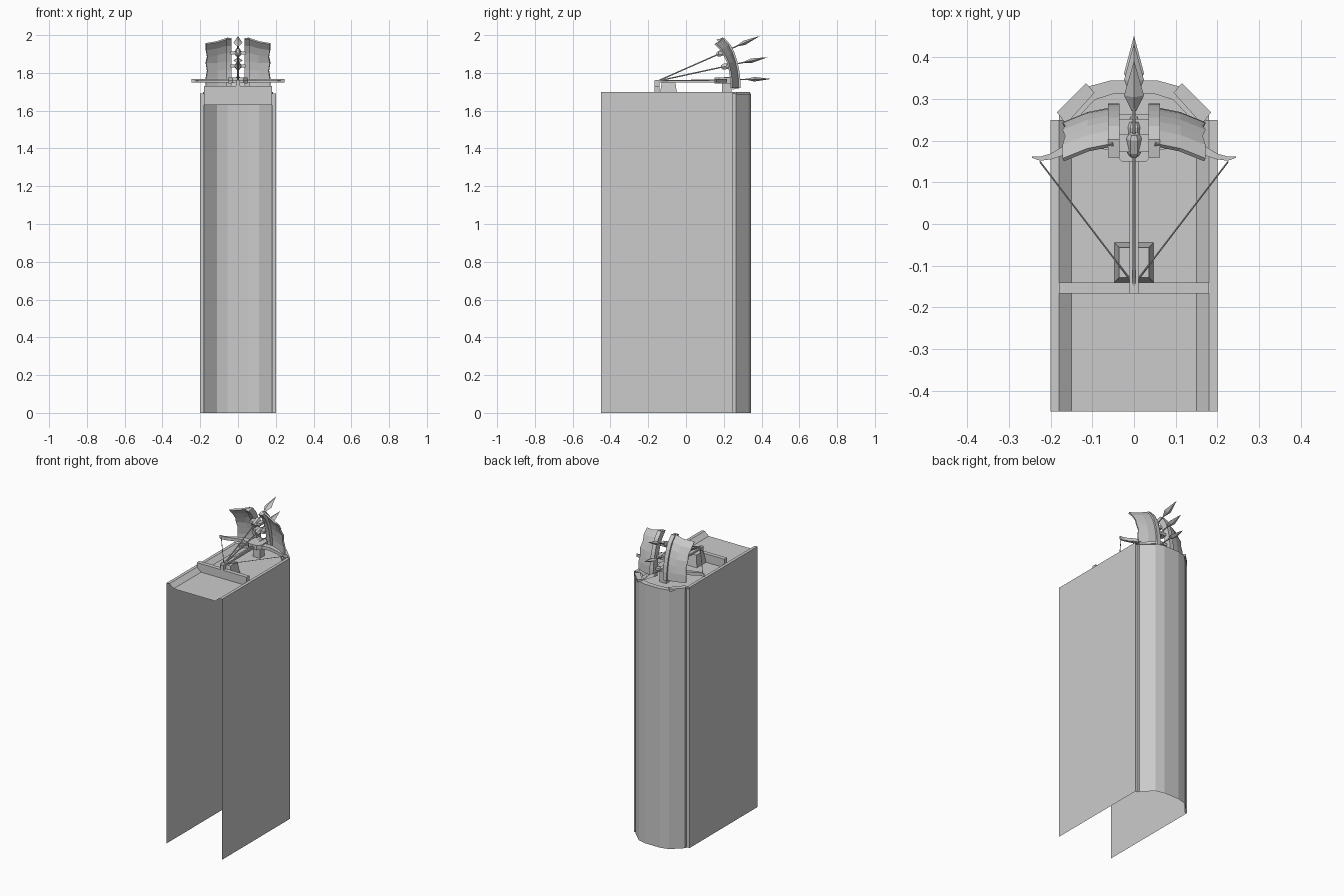
import bpy, bmesh
from mathutils import Vector

cube = bpy.data.objects.get("Cube")
if cube:
    bpy.data.objects.remove(cube)

stone = bpy.data.materials.new("pale_grey")
stone.use_nodes = True
GREY = (0.6, 0.6, 0.6, 1)
stone.diffuse_color = GREY
stone.node_tree.nodes["Principled BSDF"].inputs["Base Color"].default_value = GREY


def finish(name, bm, fix=True):
    if fix:
        bmesh.ops.recalc_face_normals(bm, faces=bm.faces)
    mesh = bpy.data.meshes.new(name)
    bm.to_mesh(mesh)
    bm.free()
    mesh.materials.append(stone)
    ob = bpy.data.objects.new(name, mesh)
    bpy.context.collection.objects.link(ob)
    return ob


def loft(name, sections, closed=True, caps=True, fix=True):
    """Skin a list of point loops with quads."""
    bm = bmesh.new()
    rows = [[bm.verts.new(p) for p in s] for s in sections]
    n = len(rows[0])
    for a, b in zip(rows, rows[1:]):
        for i in range(n if closed else n - 1):
            j = (i + 1) % n
            bm.faces.new((a[i], a[j], b[j], b[i]))
    if caps and closed:
        bm.faces.new(rows[0][::-1])
        bm.faces.new(rows[-1])
    return finish(name, bm, fix)


def box(name, x, y, z, taper=1.0):
    """Box from ranges; taper scales the top."""
    cx, cy = sum(x) / 2, sum(y) / 2

    def ring(k, h):
        return [(cx + (a - cx) * k, cy + (b - cy) * k, h)
                for a, b in ((x[0], y[0]), (x[1], y[0]), (x[1], y[1]), (x[0], y[1]))]
    return loft(name, [ring(1, z[0]), ring(taper, z[1])])


def rod(name, a, b, stations, sides=6, flat=1.0):
    """Spin-like body along a-b; stations are (fraction, radius)."""
    from math import cos, sin, tau
    a, b = Vector(a), Vector(b)
    d = (b - a).normalized()
    side = d.cross(Vector((0, 0, 1))).normalized()
    up = side.cross(d)
    return loft(name, [[a.lerp(b, t) + side * r * cos(tau * i / sides)
                        + up * r * flat * sin(tau * i / sides)
                        for i in range(sides)] for t, r in stations])


# Tower: thin side walls joined by a faceted bay, open at the front and below
half = [(0.2, -0.45), (0.2, 0.25), (0.18, 0.25), (0.18, 0.265), (0.11, 0.33), (0.055, 0.345)]
plan = half + [(-x, y) for x, y in reversed(half)]
loft("tower_walls", [[(x, y, z) for x, y in plan] for z in (0, 1.69)], closed=False, fix=False)

# Sunken roof channel between raised side ledges
trough = [(-0.2, 1.7), (-0.18, 1.7), (-0.15, 1.675), (0.15, 1.675), (0.18, 1.7), (0.2, 1.7)]
loft("roof_channel", [[(x, y, z) for x, z in trough] for y in (0.25, -0.45)], closed=False, fix=False)
for s in (-1, 1):
    loft("wall_top", [[(s * 0.2, y, z) for y in (-0.45, 0.25)] for z in (1.69, 1.7)], closed=False)

# Bay roof and its raised rim
bay = [p for p in plan if p[1] > 0.25]
bm = bmesh.new()
bm.faces.new([bm.verts.new((x, y, 1.675)) for x, y in [(0.18, 0.25)] + bay + [(-0.18, 0.25)]])
finish("bay_roof", bm, False)
loft("bay_rim", [[(x, y, 1.67), (x, y, 1.69), (x * 0.86, y - 0.032, 1.69), (x * 0.86, y - 0.032, 1.67)]
                 for x, y in bay])
for s in (-1, 1):
    pad = [(0.185, 0.268), (0.115, 0.338), (0.095, 0.315), (0.163, 0.24)]
    loft("corner_pad", [[(s * x, y, z) for x, y in pad] for z in (1.685, 1.7)])

# Cross beam and pedestal
box("cross_beam", (-0.18, 0.18), (-0.167, -0.14), (1.63, 1.73))
box("pedestal", (-0.047, 0.047), (-0.14, -0.045), (1.675, 1.75), 0.76)

# Stock and bow mount
box("stock", (-0.011, 0.011), (-0.165, 0.2), (1.75, 1.762))
box("trigger", (-0.011, 0.011), (-0.167, -0.14), (1.73, 1.76))
mount = [(-0.03, 0.15), (0.03, 0.15), (0.05, 0.175), (0.045, 0.24), (-0.045, 0.24), (-0.05, 0.175)]
loft("bow_mount", [[(x, y, z) for x, y in mount] for z in (1.745, 1.775)])
box("mount_post", (-0.025, 0.025), (0.19, 0.24), (1.675, 1.745))

# Bow limbs and strings
limb = [(0.04, 0.175, 0.04), (0.1, 0.183, 0.033), (0.16, 0.168, 0.025),
        (0.2, 0.155, 0.014), (0.225, 0.152, 0.01), (0.245, 0.159, 0.003)]
for s in (-1, 1):
    loft("bow_limb", [[(s * x, y, 1.748), (s * x, y + w, 1.748), (s * x, y + w, 1.768), (s * x, y, 1.768)]
                      for x, y, w in limb])
    rod("bow_string", (s * 0.226, 0.15, 1.758), (s * 0.008, -0.135, 1.758), [(0, 0.002), (1, 0.002)], 4)

# Curved shields with a thick inner rim
arc = [(0.19, 1.985), (0.222, 1.95), (0.243, 1.91), (0.258, 1.865), (0.268, 1.82), (0.274, 1.775), (0.276, 1.72)]
for s in (-1, 1):
    rows = []
    for i, (y, z) in enumerate(arc):
        notch = -0.007 if i in (2, 4) else 0
        low = z - 0.02 * (z - 1.72) / 0.26
        rows.append([(s * 0.05, y, z), (s * 0.11, y - 0.012, low),
                     (s * (0.17 + notch), y - 0.036, low - 0.01 * (z > 1.9))])
    shield = loft("shield", rows, closed=False)
    mod = shield.modifiers.new("thickness", 'SOLIDIFY')
    mod.thickness = 0.01
    mod.offset = 0
    loft("shield_rim", [[(s * 0.035, y - 0.03, z - 0.008), (s * 0.035, y + 0.013, z),
                         (s * 0.062, y + 0.013, z), (s * 0.062, y - 0.03, z - 0.008)] for y, z in arc])

# Three fanned bolts with diamond heads, each held by a cradle
nock = Vector((0, -0.15, 1.757))
for tip in ((0, 0.39, 1.995), (0, 0.432, 1.883), (0, 0.45, 1.768)):
    tip = Vector(tip)
    length = (tip - nock).length
    neck = 1 - 0.13 / length
    rod("bolt_shaft", nock, tip, [(0, 0.004), (neck + 0.05, 0.004)])
    rod("bolt_head", nock, tip, [(neck, 0.005), (neck + 0.07, 0.024), (1, 0.0005)], 4, 0.5)
    c = nock.lerp(tip, 0.62 if tip.z > 1.95 else 0.64)
    rod("bolt_cradle", nock, tip, [(0.58, 0.012), (0.6, 0.018), (0.66, 0.018), (0.68, 0.012)], 6)
    box("cradle_bar", (-0.04, 0.04), (c.y - 0.012, c.y + 0.03), (c.z - 0.008, c.z + 0.008))
